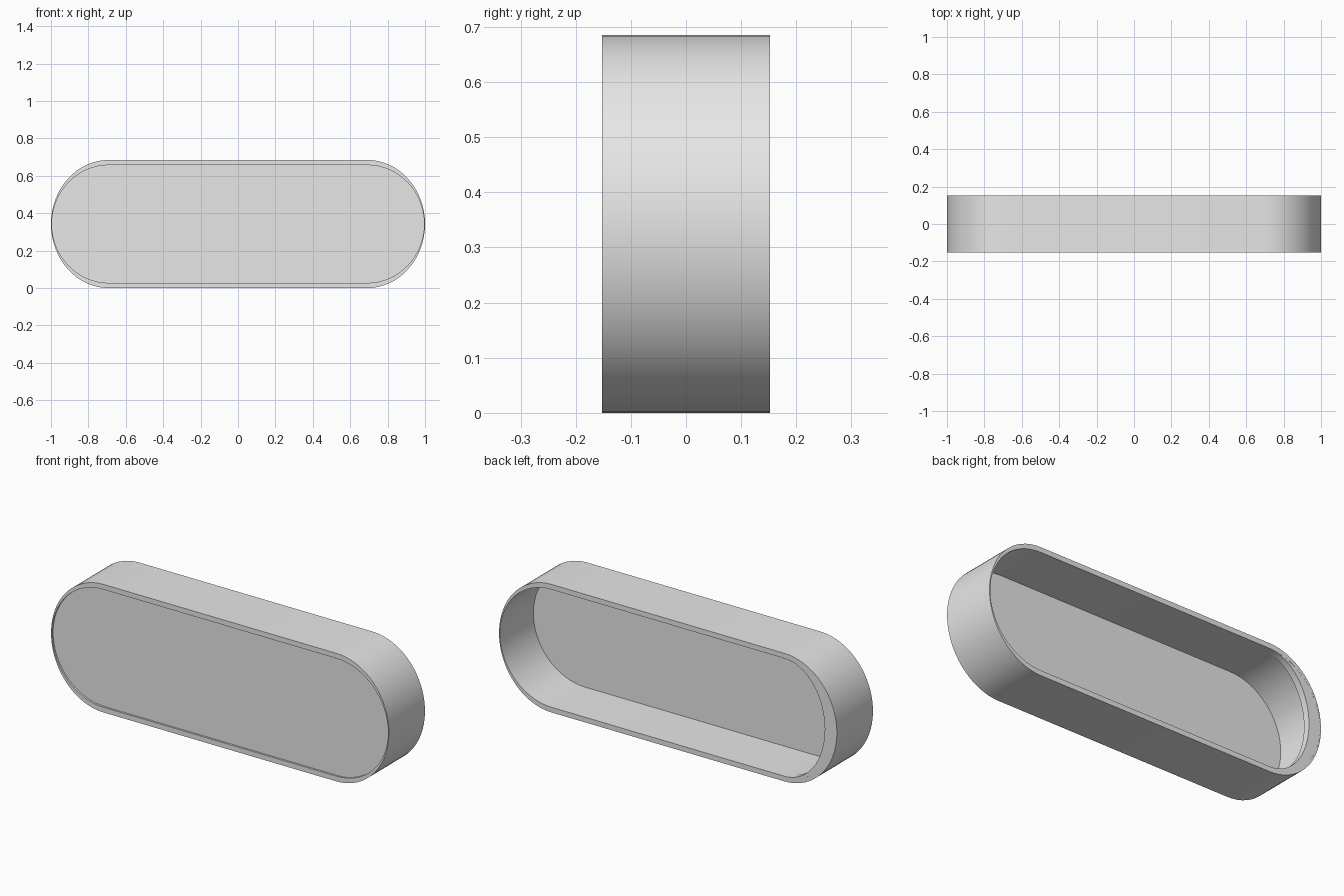
import bpy
import bmesh
from math import cos, sin, pi

cube = bpy.data.objects.get("Cube")
if cube:
    bpy.data.objects.remove(cube, do_unlink=True)

GREY = (0.8, 0.8, 0.8, 1)
grey = bpy.data.materials.new("light_grey")
grey.use_nodes = True
grey.diffuse_color = GREY
grey.node_tree.nodes["Principled BSDF"].inputs["Base Color"].default_value = GREY

BACK, FRONT = 0.1525, -0.1525
MID_Z, STRAIGHT = 0.3425, 0.69
STEPS = 32


def arc(side, rx, rz):
    """Half ellipse at one end; side is 1 for +x and -1 for -x."""
    angles = [-pi / 2 + pi * i / STEPS for i in range(STEPS + 1)]
    return [(side * (STRAIGHT + rx * cos(a)), MID_Z + rz * sin(a)) for a in angles]


def capsule(rx, rz):
    return arc(1, rx, rz) + arc(-1, rx, rz)[::-1]


def finish(name, bm):
    bmesh.ops.recalc_face_normals(bm, faces=bm.faces)
    mesh = bpy.data.meshes.new(name)
    bm.to_mesh(mesh)
    bm.free()
    obj = bpy.data.objects.new(name, mesh)
    bpy.context.collection.objects.link(obj)
    mesh.materials.append(grey)
    bpy.ops.object.select_all(action="DESELECT")
    obj.select_set(True)
    bpy.context.view_layer.objects.active = obj
    bpy.ops.object.shade_smooth_by_angle(angle=pi / 6)


def band(name, outer, inner, y0, y1, closed=True):
    """Solid band between two matching outlines, from y0 to y1."""
    bm = bmesh.new()
    loops = [[bm.verts.new((x, y, z)) for x, z in outline]
             for outline, y in ((outer, y0), (outer, y1), (inner, y1), (inner, y0))]
    n = len(outer)
    for k in range(4):
        a, b = loops[k], loops[(k + 1) % 4]
        for i in range(n if closed else n - 1):
            j = (i + 1) % n
            bm.faces.new((a[i], a[j], b[j], b[i]))
    if not closed:
        for i in (0, -1):
            bm.faces.new([loop[i] for loop in loops])
    finish(name, bm)


def plate(name, outline, y0, y1):
    bm = bmesh.new()
    face = bm.faces.new([bm.verts.new((x, y0, z)) for x, z in outline])
    out = bmesh.ops.extrude_face_region(bm, geom=[face], use_keep_orig=True)
    verts = [v for v in out["geom"] if isinstance(v, bmesh.types.BMVert)]
    bmesh.ops.translate(bm, verts=verts, vec=(0, y1 - y0, 0))
    finish(name, bm)


# Outer shell, thin at the end tips and thicker along top and bottom
band("outer_wall", capsule(0.31, 0.3425), capsule(0.305, 0.315), FRONT, BACK)

# Slightly recessed front panel closing the shell
plate("front_panel", capsule(0.306, 0.316), FRONT + 0.01, FRONT + 0.022)

# Crescent lip at the back of one end
band("end_lip", arc(-1, 0.308, 0.33), arc(-1, 0.238, 0.315),
     BACK - 0.036, BACK - 0.0005, closed=False)
